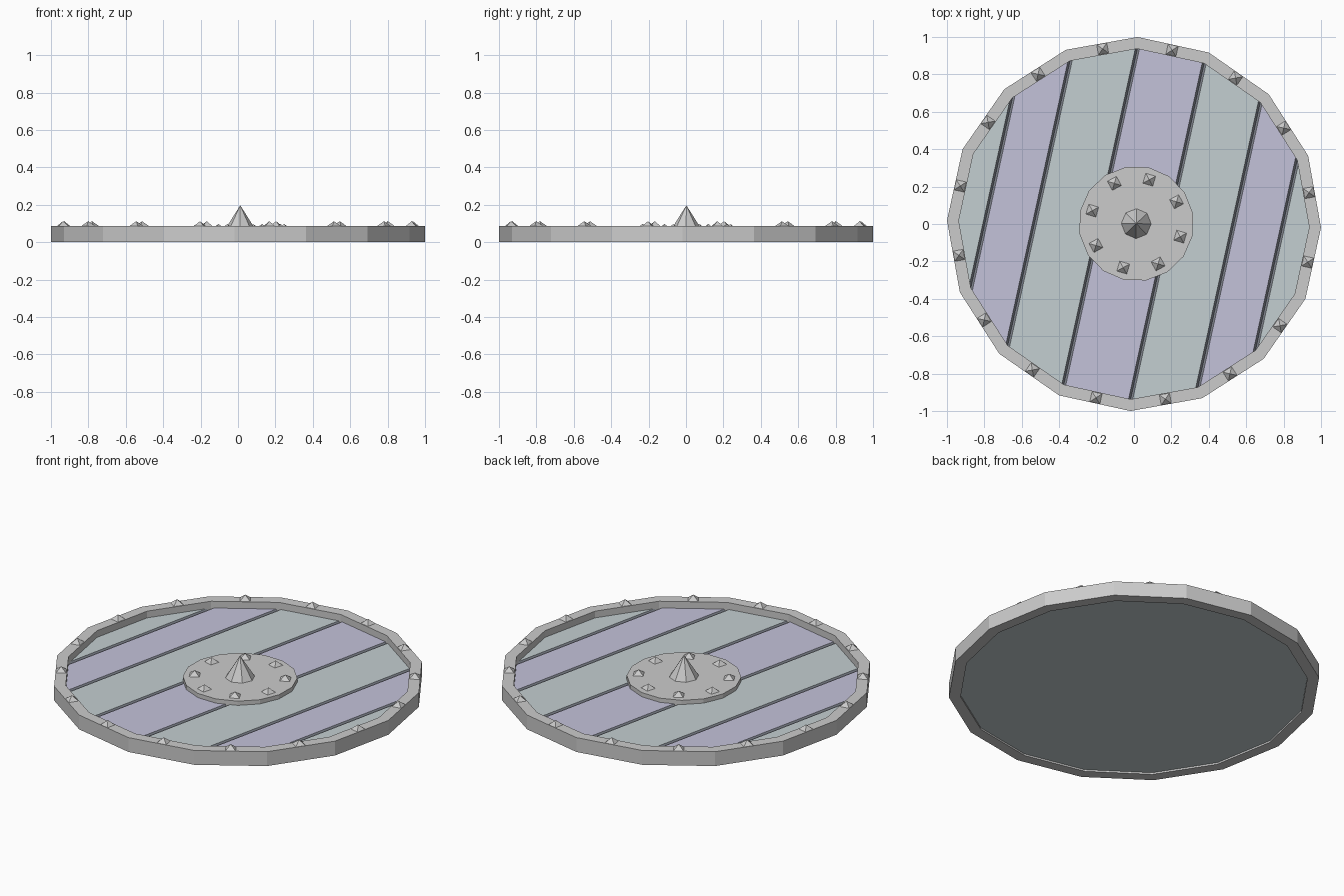
import bpy, bmesh
from math import radians, cos, sin, pi
from mathutils import Vector, Matrix

if "Cube" in bpy.data.objects:
    bpy.data.objects.remove(bpy.data.objects["Cube"])

SIDES = 16
TURN = radians(-1.1)            # slight twist of the whole shield
R_OUT, R_IN, RIM_TOP = 1.0, 0.937, 0.085
BOARD_BOTTOM, BOARD_TOP, BOSS_TOP = 0.01, 0.045, 0.07
BOSS = Vector((0.012, 0.002, 0))


def material(name, rgb):
    m = bpy.data.materials.new(name)
    m.diffuse_color = (*rgb, 1)
    m.use_nodes = True
    m.node_tree.nodes["Principled BSDF"].inputs["Base Color"].default_value = m.diffuse_color
    return m


def finish(name, bm, mats=()):
    bmesh.ops.recalc_face_normals(bm, faces=bm.faces)
    me = bpy.data.meshes.new(name)
    bm.to_mesh(me)
    bm.free()
    for m in mats:
        me.materials.append(m)
    ob = bpy.data.objects.new(name, me)
    bpy.context.collection.objects.link(ob)
    return ob


def cone(name, sides, r1, r2, z0, z1, centre=(0, 0), turn=0.0):
    bm = bmesh.new()
    bmesh.ops.create_cone(bm, cap_ends=True, segments=sides, radius1=r1, radius2=r2, depth=z1 - z0,
                          matrix=Matrix.Translation((centre[0], centre[1], (z0 + z1) / 2))
                          @ Matrix.Rotation(turn, 4, 'Z'))
    bmesh.ops.remove_doubles(bm, verts=bm.verts, dist=1e-5)
    return finish(name, bm)


# Rim: square-section ring
bm = bmesh.new()
rings = []
for i in range(SIDES):
    a = TURN + 2 * pi * i / SIDES
    rings.append([bm.verts.new((r * cos(a), r * sin(a), z))
                  for r, z in ((R_OUT, 0), (R_OUT, RIM_TOP), (R_IN, RIM_TOP), (R_IN, 0))])
for i in range(SIDES):
    p, q = rings[i], rings[(i + 1) % SIDES]
    for k in range(4):
        n = (k + 1) % 4
        bm.faces.new((p[k], q[k], q[n], p[n]))
finish("rim", bm)

# Board: disc cut into striped planks by V grooves that run to the rim corners
green = material("grey_green_paint", (0.55, 0.62, 0.64))
purple = material("purple_paint", (0.55, 0.54, 0.70))
dark = material("dark_groove", (0.27, 0.29, 0.34))
across = radians(-11.25) + TURN
u_dir = Vector((cos(across), sin(across), 0))
cuts = [R_IN * sin(radians(d)) for d in (-56.25, -33.75, -11.25, 11.25, 33.75, 56.25)]
half = 0.011
bm = bmesh.new()
bmesh.ops.create_cone(bm, cap_ends=True, segments=SIDES, radius1=R_IN, radius2=R_IN,
                      depth=BOARD_TOP - BOARD_BOTTOM,
                      matrix=Matrix.Translation((0, 0, (BOARD_TOP + BOARD_BOTTOM) / 2))
                      @ Matrix.Rotation(TURN, 4, 'Z'))
for c in cuts:
    for u in (c - half, c, c + half):
        bmesh.ops.bisect_plane(bm, geom=bm.verts[:] + bm.edges[:] + bm.faces[:], dist=1e-4,
                               plane_co=u_dir * u, plane_no=u_dir)
for f in bm.faces:
    u = f.calc_center_median().dot(u_dir)
    if f.normal.z > 0.5:
        in_groove = any(abs(u - c) < half for c in cuts)
        f.material_index = 2 if in_groove else sum(u > c for c in cuts) % 2
for v in bm.verts:
    if v.co.z > 0.03 and any(abs(v.co.dot(u_dir) - c) < 0.002 for c in cuts):
        v.co.z -= 0.022
finish("plank_board", bm, (green, purple, dark))

# Centre boss with spike
cone("boss_plate", SIDES, 0.308, 0.308, BOARD_TOP - 0.02, BOSS_TOP, BOSS, radians(11.25) + TURN)
cone("boss_spike", 8, 0.08, 0, BOSS_TOP, 0.197, BOSS, TURN)


# Pyramid studs around the boss and the rim
def studs(name, count, radius, start, z, centre):
    for i in range(count):
        a = start + 2 * pi * i / count
        cone(f"{name}_{i + 1}", 4, 0.039, 0, z, z + 0.027,
             (centre[0] + radius * cos(a), centre[1] + radius * sin(a)), a + pi / 4)


studs("boss_stud", 8, 0.245, radians(28.5), BOSS_TOP, BOSS)
studs("rim_stud", SIDES, 0.951, TURN + pi / SIDES, RIM_TOP, (0, 0))
